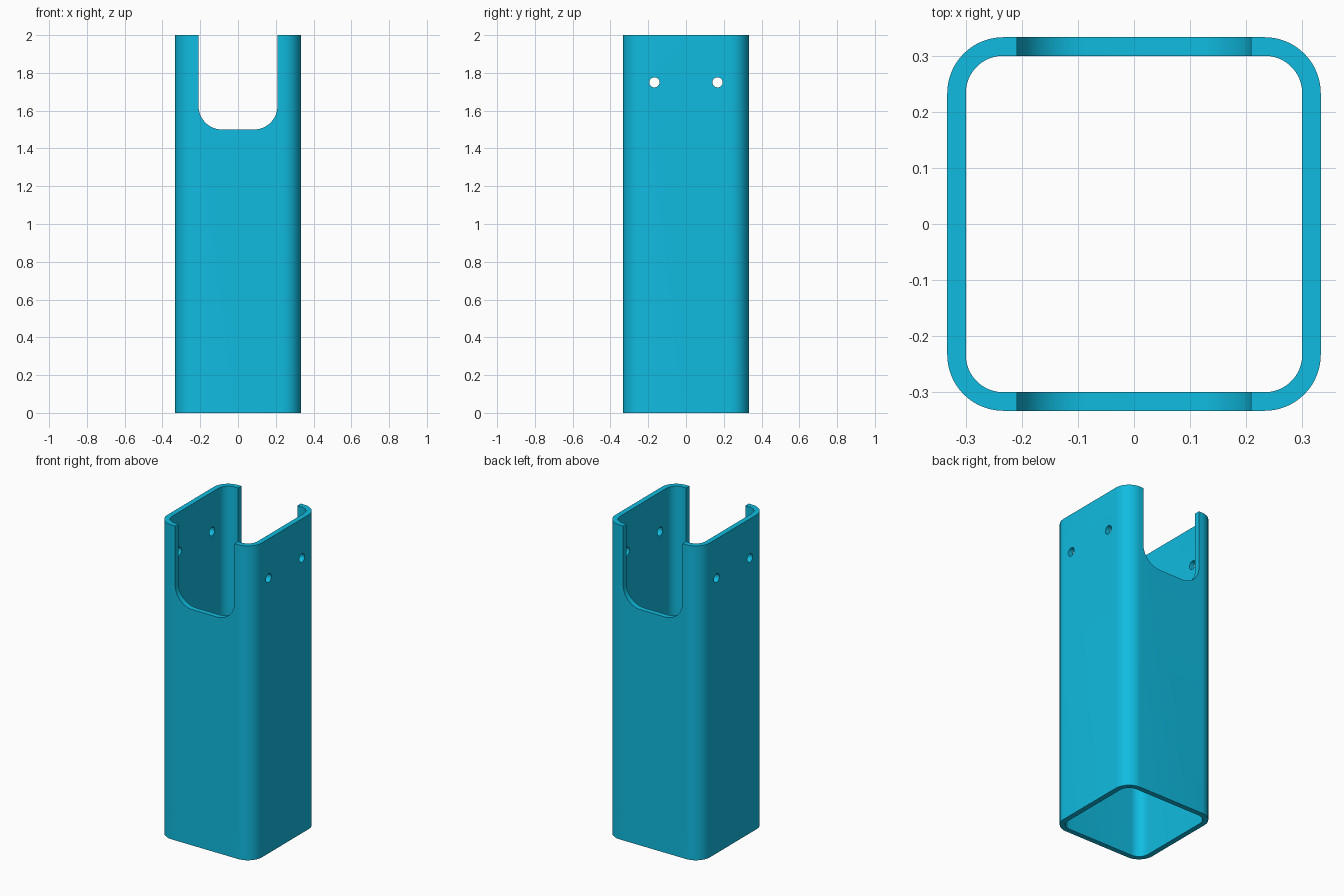
import bpy, bmesh, math

if "Cube" in bpy.data.objects:
    bpy.data.objects.remove(bpy.data.objects["Cube"])

HALF, WALL, RADIUS, HEIGHT = 0.333, 0.033, 0.1, 2.0
SEG = 16


def rounded_rect(x0, x1, y0, y1, r):
    """Counter-clockwise outline with rounded corners."""
    corners = [(x1 - r, y1 - r), (x0 + r, y1 - r), (x0 + r, y0 + r), (x1 - r, y0 + r)]
    pts = []
    for i, (cx, cy) in enumerate(corners):
        for k in range(SEG + 1):
            a = math.pi / 2 * (i + k / SEG)
            pts.append((cx + r * math.cos(a), cy + r * math.sin(a)))
    return pts


def make_object(name, bm):
    bmesh.ops.recalc_face_normals(bm, faces=bm.faces)
    mesh = bpy.data.meshes.new(name)
    bm.to_mesh(mesh)
    bm.free()
    obj = bpy.data.objects.new(name, mesh)
    bpy.context.collection.objects.link(obj)
    return obj


def prism(name, pts, to_3d, start, end):
    """Solid prism of a 2D outline, placed by to_3d(u, v, depth)."""
    bm = bmesh.new()
    a = [bm.verts.new(to_3d(u, v, start)) for u, v in pts]
    b = [bm.verts.new(to_3d(u, v, end)) for u, v in pts]
    bm.faces.new(a)
    bm.faces.new(b)
    n = len(pts)
    for i in range(n):
        j = (i + 1) % n
        bm.faces.new((a[i], a[j], b[j], b[i]))
    return make_object(name, bm)


# Square tube with rounded corners
bm = bmesh.new()
inner = HALF - WALL
outlines = [rounded_rect(-HALF, HALF, -HALF, HALF, RADIUS),
            rounded_rect(-inner, inner, -inner, inner, RADIUS - WALL)]
rings = [[bm.verts.new((x, y, z)) for x, y in pts] for pts in outlines for z in (0, HEIGHT)]
out_low, out_top, in_low, in_top = rings
n = len(out_low)
for a, b in ((out_low, out_top), (out_top, in_top), (in_top, in_low), (in_low, out_low)):
    for i in range(n):
        j = (i + 1) % n
        bm.faces.new((a[i], a[j], b[j], b[i]))
tube = make_object("square_tube", bm)

# Cutters: U-shaped slot through front and back, two holes through the sides
cutters = [prism("slot_cutter", rounded_rect(-0.209, 0.209, 1.5, 2.4, 0.125),
                 lambda u, v, d: (u, d, v), -0.5, 0.5)]
circle = [(0.027 * math.cos(math.tau * k / 32), 0.027 * math.sin(math.tau * k / 32))
          for k in range(32)]
for side in (-1, 1):
    pts = [(0.167 * side + u, 1.75 + v) for u, v in circle]
    cutters.append(prism("hole_cutter", pts, lambda u, v, d: (d, u, v), -0.5, 0.5))

bpy.context.view_layer.objects.active = tube
tube.select_set(True)
for cutter in cutters:
    mod = tube.modifiers.new("cut", 'BOOLEAN')
    mod.operation = 'DIFFERENCE'
    mod.solver = 'EXACT'
    mod.object = cutter
    bpy.ops.object.modifier_apply(modifier=mod.name)
    bpy.data.objects.remove(cutter, do_unlink=True)
bpy.ops.object.shade_smooth_by_angle(angle=math.radians(30))

# Cyan finish
mat = bpy.data.materials.new("cyan")
mat.diffuse_color = (0.005, 0.50, 0.75, 1)
mat.use_nodes = True
mat.node_tree.nodes["Principled BSDF"].inputs["Base Color"].default_value = mat.diffuse_color
tube.data.materials.clear()
tube.data.materials.append(mat)
